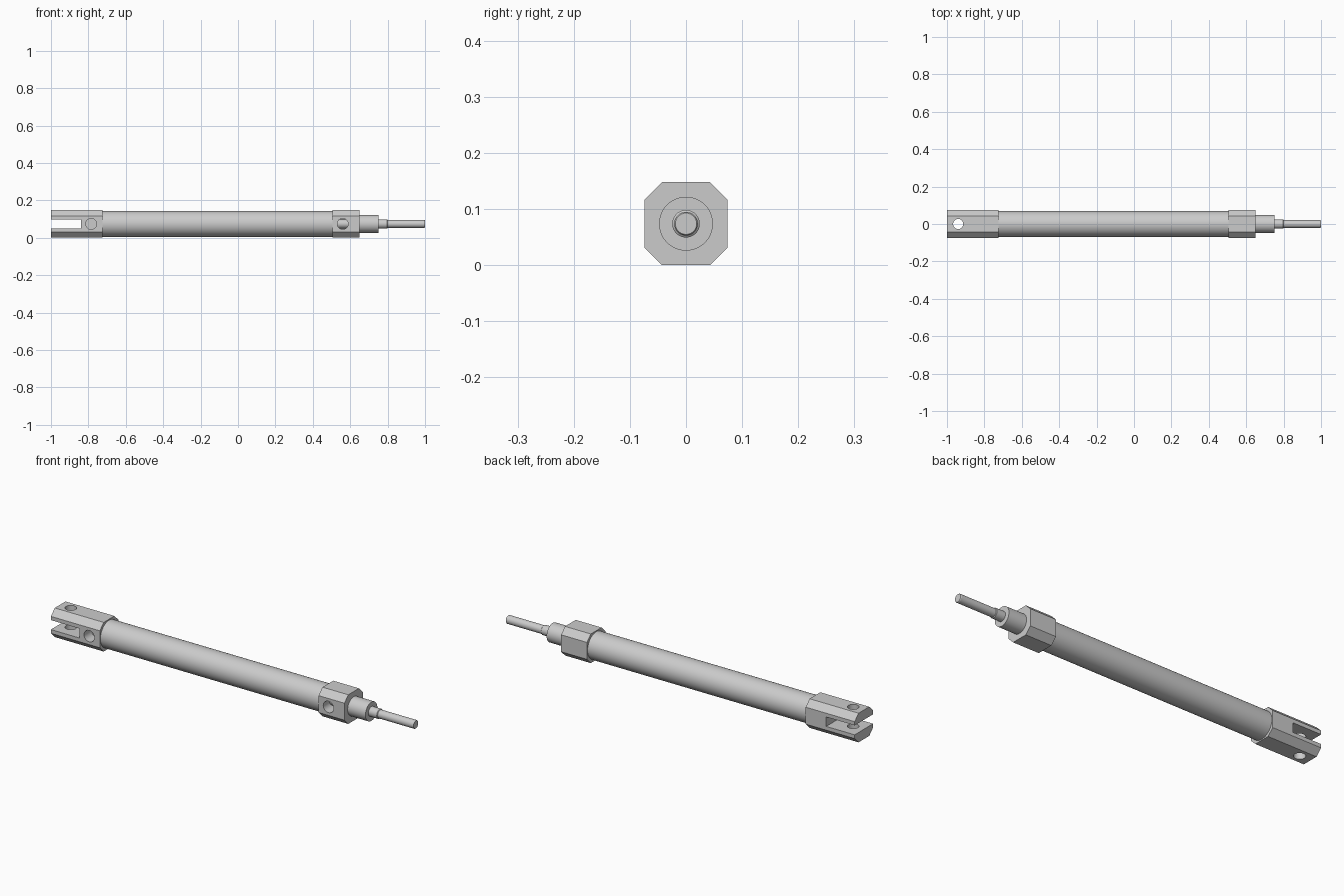
import bpy, bmesh, math
from mathutils import Vector

if "Cube" in bpy.data.objects:
    bpy.data.objects.remove(bpy.data.objects["Cube"])

ZC = 0.074      # height of the cylinder axis
HALF = 0.074    # half width of the end blocks
FLAT = 0.043    # half width of the flats on the end blocks


def new_object(name, bm):
    bmesh.ops.recalc_face_normals(bm, faces=bm.faces)
    mesh = bpy.data.meshes.new(name)
    bm.to_mesh(mesh)
    bm.free()
    obj = bpy.data.objects.new(name, mesh)
    bpy.context.collection.objects.link(obj)
    return obj


def smooth(obj):
    bpy.ops.object.select_all(action='DESELECT')
    obj.select_set(True)
    bpy.context.view_layer.objects.active = obj
    bpy.ops.object.shade_smooth_by_angle(angle=math.radians(30))


def prism(name, x0, x1):
    """Square bar with chamfered corners, along x."""
    h, f = HALF, FLAT
    profile = [(f, -h), (h, -f), (h, f), (f, h), (-f, h), (-h, f), (-h, -f), (-f, -h)]
    bm = bmesh.new()
    face = bm.faces.new([bm.verts.new((x0, y, ZC + z)) for y, z in profile])
    ext = bmesh.ops.extrude_face_region(bm, geom=[face], use_keep_orig=True)
    moved = [g for g in ext['geom'] if isinstance(g, bmesh.types.BMVert)]
    bmesh.ops.translate(bm, verts=moved, vec=(x1 - x0, 0, 0))
    return new_object(name, bm)


def rod(name, start, end, r, r2=None):
    """Round bar between two points."""
    a, b = Vector(start), Vector(end)
    bm = bmesh.new()
    bmesh.ops.create_cone(bm, cap_ends=True, segments=64, radius1=r,
                          radius2=r if r2 is None else r2, depth=(b - a).length)
    bm.transform((b - a).to_track_quat('Z', 'Y').to_matrix().to_4x4())
    bmesh.ops.translate(bm, verts=bm.verts, vec=(a + b) / 2)
    obj = new_object(name, bm)
    smooth(obj)
    return obj


def box(name, lo, hi):
    bm = bmesh.new()
    bmesh.ops.create_cube(bm, size=1)
    for v in bm.verts:
        v.co = [(l + h) / 2 + c * (h - l) for l, h, c in zip(lo, hi, v.co)]
    return new_object(name, bm)


def cut(target, cutter):
    cutter.hide_render = True
    mod = target.modifiers.new('cut', 'BOOLEAN')
    mod.operation = 'DIFFERENCE'
    mod.solver = 'EXACT'
    mod.object = cutter
    bpy.context.view_layer.objects.active = target
    bpy.ops.object.modifier_apply(modifier=mod.name)
    bpy.data.objects.remove(cutter)


def port(block, x, depth):
    """Blind port drilled into the front face."""
    cut(block, rod('port_cutter', (x, -0.1, ZC), (x, depth - HALF, ZC), 0.029))


# Rear clevis: slot, vertical pin hole, front port
clevis = prism('rear_clevis', -1.0, -0.725)
cut(clevis, box('slot_cutter', (-1.1, -0.2, ZC - 0.024), (-0.84, 0.2, ZC + 0.024)))
cut(clevis, rod('pin_cutter', (-0.94, 0, -0.1), (-0.94, 0, 0.3), 0.027))
port(clevis, -0.785, 0.06)
smooth(clevis)

# Front head with port
head = prism('front_head', 0.505, 0.65)
port(head, 0.56, 0.07)
smooth(head)

# Barrel, neck, piston rod and threaded rod end, all on the same axis
for name, x0, x1, r, r2 in [
    ('barrel', -0.725, 0.505, 0.069, 0.069),
    ('neck', 0.65, 0.75, 0.048, 0.048),
    ('piston_rod', 0.52, 0.797, 0.0245, 0.0245),
    ('rod_shoulder', 0.797, 0.80, 0.0245, 0.021),
    ('rod_end', 0.80, 0.997, 0.021, 0.021),
    ('rod_tip', 0.997, 1.0, 0.021, 0.019),
]:
    rod(name, (x0, 0, ZC), (x1, 0, ZC), r, r2)
